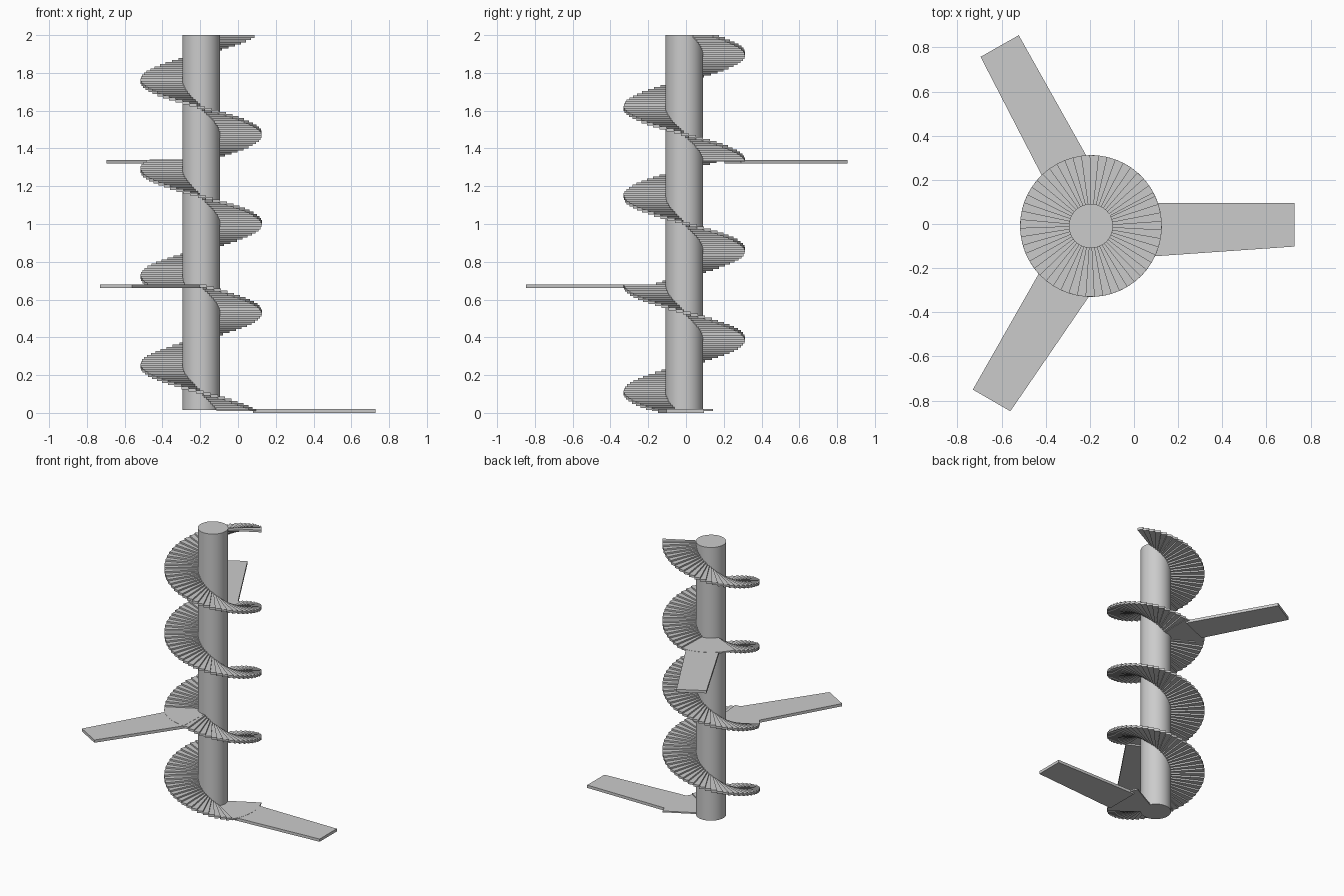
import bpy, bmesh
from math import radians, cos, sin

if "Cube" in bpy.data.objects:
    bpy.data.objects.remove(bpy.data.objects["Cube"])

CX, CY = -0.195, -0.009       # stair axis
R_POST, R_OUT = 0.1, 0.321
START, LANDING, FLIGHT = 28, 60, 420   # degrees, climbing clockwise
STEPS, RISE, BASE = 60, 0.66, 0.02


def polar(r, deg):
    a = radians(deg)
    return (CX + r * cos(a), CY + r * sin(a))


def add_prism(bm, pts, z0, z1):
    """Closed prism from a flat outline."""
    lo = [bm.verts.new((x, y, z0)) for x, y in pts]
    hi = [bm.verts.new((x, y, z1)) for x, y in pts]
    n = len(pts)
    bm.faces.new(lo[::-1])
    bm.faces.new(hi)
    for i in range(n):
        j = (i + 1) % n
        bm.faces.new((lo[i], lo[j], hi[j], hi[i]))


def sector(a0, a1, segs):
    angles = [a0 + (a1 - a0) * i / segs for i in range(segs + 1)]
    return ([polar(R_OUT, a) for a in angles]
            + [polar(R_POST - 0.003, a) for a in reversed(angles)])


def finish(name, bm):
    bmesh.ops.recalc_face_normals(bm, faces=bm.faces[:])
    me = bpy.data.meshes.new(name)
    bm.to_mesh(me)
    bm.free()
    ob = bpy.data.objects.new(name, me)
    bpy.context.collection.objects.link(ob)
    return ob


# Central column
bpy.ops.mesh.primitive_cylinder_add(vertices=64, radius=R_POST, depth=1.985,
                                    location=(CX, CY, 1.0075))
bpy.context.object.name = "central_column"
bpy.ops.object.shade_smooth_by_angle(angle=radians(30))

# Gangway outlines running out from each landing
gangways = [
    [(0.728, 0.095), (0.728, -0.102), (0.08, -0.147), (0.08, 0.095)],
    [(-0.56, -0.848), (-0.73, -0.75), (-0.42, -0.205), (-0.195, -0.315)],
    [(-0.695, 0.757), (-0.522, 0.855), (-0.205, 0.29), (-0.41, 0.205)],
]

for level, outline in enumerate(gangways):
    a = START - level * (LANDING + FLIGHT)
    z = BASE + level * RISE

    # Landing sector around the column
    bm = bmesh.new()
    add_prism(bm, sector(a, a - LANDING, 9), z - 0.009, z + 0.001)
    finish(f"landing_{level + 1}", bm)

    # Gangway plank
    bm = bmesh.new()
    add_prism(bm, outline, z - 0.02, z)
    finish(f"gangway_{level + 1}", bm)

    # Flight of wedge treads up to the next landing
    bm = bmesh.new()
    da, dz = FLIGHT / STEPS, RISE / STEPS
    for k in range(STEPS):
        a0 = a - LANDING - k * da
        top = z + (k + 1) * dz
        add_prism(bm, sector(a0, a0 - da, 1), top - 0.016, top)
    finish(f"stair_flight_{level + 1}", bm)
